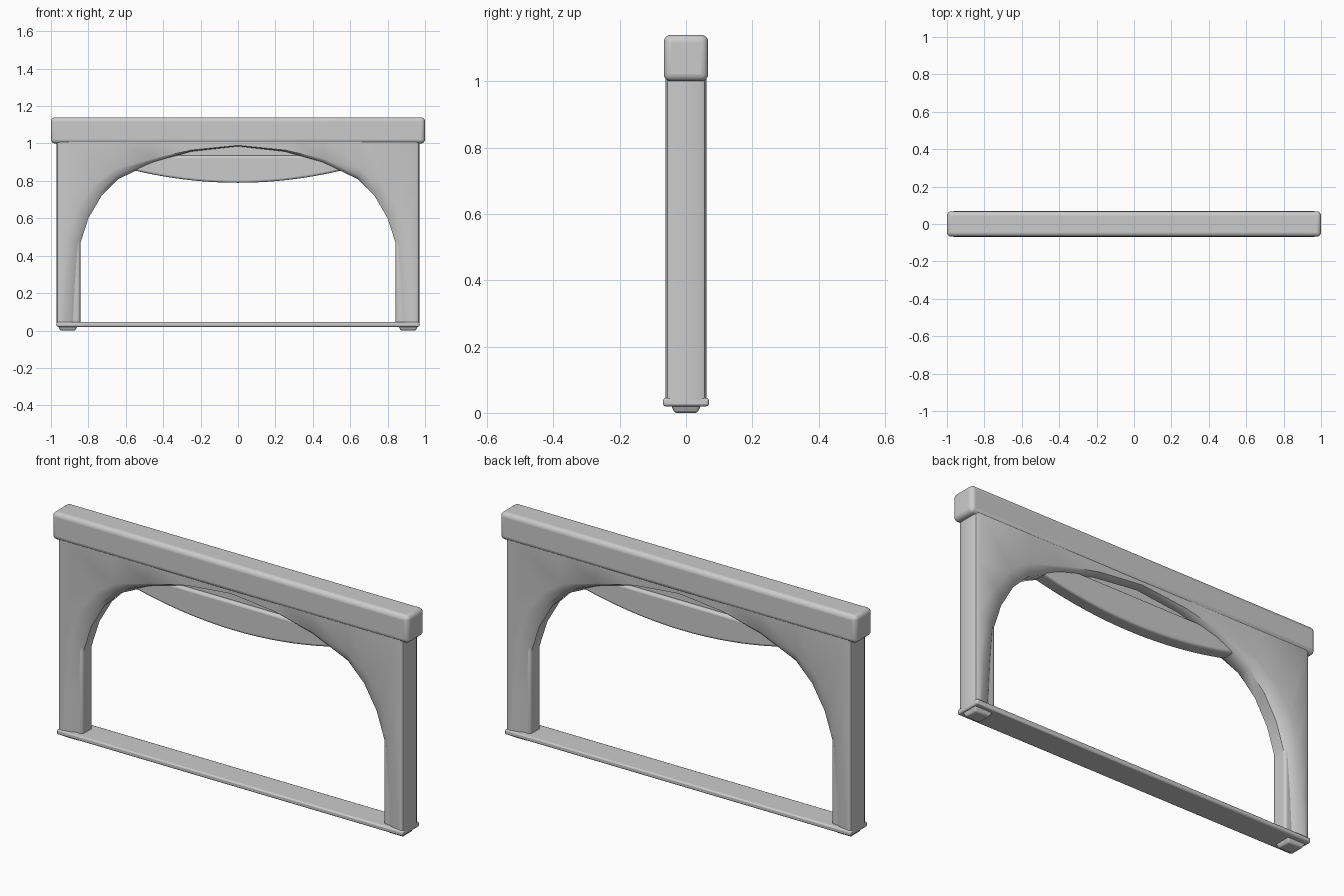
import bpy, bmesh, math
from mathutils import Vector

if "Cube" in bpy.data.objects:
    bpy.data.objects.remove(bpy.data.objects["Cube"])


def finish(name, bm, bevel=0, segments=4, angle=35):
    bmesh.ops.remove_doubles(bm, verts=bm.verts, dist=1e-5)
    bmesh.ops.recalc_face_normals(bm, faces=bm.faces)
    me = bpy.data.meshes.new(name)
    bm.to_mesh(me)
    bm.free()
    ob = bpy.data.objects.new(name, me)
    bpy.context.collection.objects.link(ob)
    bpy.ops.object.select_all(action='DESELECT')
    bpy.context.view_layer.objects.active = ob
    ob.select_set(True)
    if bevel:
        m = ob.modifiers.new("rounded_edges", 'BEVEL')
        m.width, m.segments, m.limit_method = bevel, segments, 'ANGLE'
        m.angle_limit = math.radians(40)
    bpy.ops.object.shade_smooth_by_angle(angle=math.radians(angle))
    return ob


def box(name, lo, hi, bevel, segments=4):
    bm = bmesh.new()
    bmesh.ops.create_cube(bm, size=1)
    for v in bm.verts:
        v.co = Vector([lo[i] + (v.co[i] + .5) * (hi[i] - lo[i]) for i in range(3)])
    return finish(name, bm, bevel, segments)


def slab(name, pts, half, bevel=0):
    bm = bmesh.new()
    f = bm.faces.new([bm.verts.new((x, -half, z)) for x, z in pts])
    r = bmesh.ops.extrude_face_region(bm, geom=[f])
    vs = [g for g in r['geom'] if isinstance(g, bmesh.types.BMVert)]
    bmesh.ops.translate(bm, verts=vs, vec=(0, 2 * half, 0))
    return finish(name, bm, bevel)


# Top beam and bottom rail
box("top_beam", (-1, -.067, 1.0), (1, .067, 1.14), .022)
box("bottom_rail", (-.97, -.069, .02), (.97, .069, .045), .007, 2)

# Arched panel: loft of closed sections from the opening to the outer edge
inner = [(.87, .03), (.86, .25), (.845, .46), (.80, .60), (.73, .72),
         (.64, .81), (.45, .90), (.25, .957), (0, .985)]
face = [(.94, .03), (.925, .25), (.90, .5), (.855, .66), (.77, .78),
        (.66, .86), (.46, .918), (.25, .965), (0, .99)]
edge = [(.97, .03), (.97, .25), (.97, .5), (.97, .75), (.97, 1.03),
        (.66, 1.03), (.46, 1.03), (.25, 1.03), (0, 1.03)]


def section(i, o, e):
    i, o, e = Vector(i), Vector(o), Vector(e)
    half = [(i, .032), (i.lerp(o, .35), .050), (o, .060)]
    d = Vector((.018, 0)) if e.x > .96 else Vector((0, 0))
    half += [(e - d, .062), (e - d * .3, .056), (e, .043)]
    return [(p.x, -y, p.y) for p, y in half] + [(p.x, y, p.y) for p, y in reversed(half)]


rings = [section(*s) for s in zip(inner, face, edge)]
rings += [[(-x, y, z) for x, y, z in r] for r in reversed(rings[:-1])]
bm = bmesh.new()
rows = [[bm.verts.new(c) for c in r] for r in rings]
for a, b in zip(rows, rows[1:]):
    for k in range(len(a)):
        n = (k + 1) % len(a)
        bm.faces.new((a[k], a[n], b[n], b[k]))
bm.faces.new(rows[0])
bm.faces.new(rows[-1])
finish("arched_panel", bm, angle=40)

# Bowed apron under the crown, with a thin web closing the gap above it
N = 24
xs = [-.6 + 1.2 * k / N for k in range(N + 1)]
lower = [(x, .79 + .065 * (x / .55) ** 2) for x in xs]
slab("bowed_apron", lower + [(.45, .935), (-.45, .935)], .036, .012)
slab("apron_web", [(-.5, .9), (.5, .9), (.3, 1.02), (-.3, 1.02)], .016)

# Inner posts and tapered feet
for s, side in ((-1, "left"), (1, "right")):
    x0, x1 = sorted((s * .843, s * .94))
    box(side + "_inner_post", (x0, -.042, .03), (x1, .042, .55), .014)
    bm = bmesh.new()
    bmesh.ops.create_cube(bm, size=1)
    for v in bm.verts:
        w = 1 if v.co.z > 0 else .72
        v.co = Vector((s * .91 + v.co.x * .11 * w, v.co.y * .096 * w, .015 + v.co.z * .03))
    finish(side + "_foot", bm, .006, 2)
